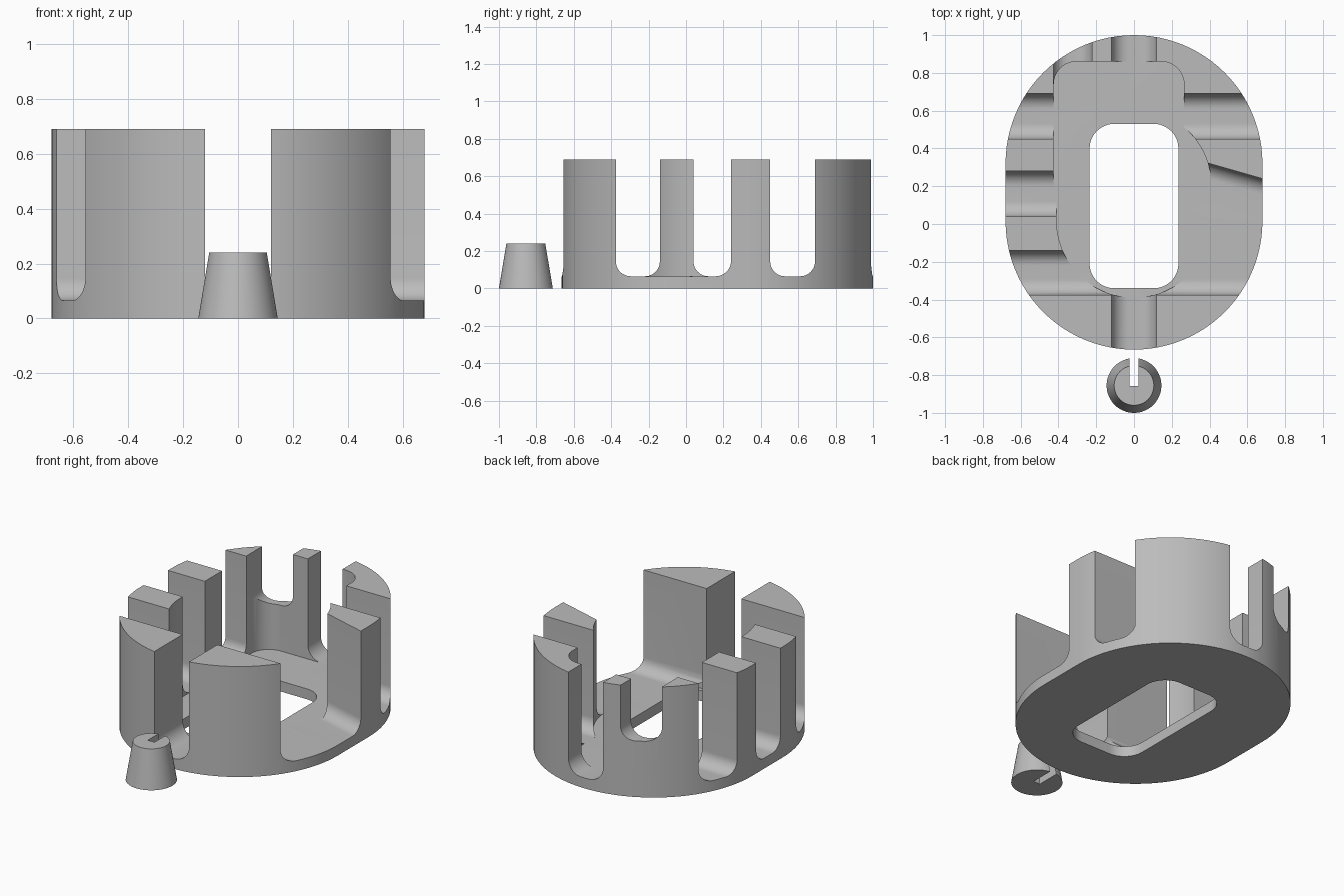
import bpy
import bmesh
from math import pi, cos, sin
from mathutils import Matrix, Vector

cube = bpy.data.objects.get("Cube")
if cube:
    bpy.data.objects.remove(cube, do_unlink=True)

HEIGHT, FLOOR = 0.69, 0.065

gray = bpy.data.materials.new("plain_gray")
gray.use_nodes = True
gray.diffuse_color = (0.5, 0.5, 0.5, 1)
gray.node_tree.nodes["Principled BSDF"].inputs["Base Color"].default_value = (0.5, 0.5, 0.5, 1)


def rounded_rect(x0, x1, y0, y1, r, steps=12):
    """Outline of a rectangle with rounded corners, counter-clockwise."""
    corners = [(x1 - r, y1 - r), (x0 + r, y1 - r), (x0 + r, y0 + r), (x1 - r, y0 + r)]
    points = []
    for i, (cx, cy) in enumerate(corners):
        for k in range(steps + 1):
            a = (i + k / steps) * pi / 2
            p = Vector((cx + r * cos(a), cy + r * sin(a)))
            if not points or (p - points[-1]).length > 1e-5:
                points.append(p)
    if (points[0] - points[-1]).length < 1e-5:
        points.pop()
    return points


def make_object(name, bm):
    bmesh.ops.recalc_face_normals(bm, faces=bm.faces)
    mesh = bpy.data.meshes.new(name)
    bm.to_mesh(mesh)
    bm.free()
    mesh.materials.append(gray)
    obj = bpy.data.objects.new(name, mesh)
    bpy.context.collection.objects.link(obj)
    return obj


def prism(name, outline, depth, matrix):
    """Extrude a flat outline along local z, then place it."""
    bm = bmesh.new()
    face = bm.faces.new([bm.verts.new((p[0], p[1], 0)) for p in outline])
    new = bmesh.ops.extrude_face_region(bm, geom=[face])["geom"]
    bmesh.ops.translate(bm, verts=[v for v in new if isinstance(v, bmesh.types.BMVert)],
                        vec=(0, 0, depth))
    bm.transform(matrix)
    return make_object(name, bm)


def slab(name, outline, z0, z1):
    return prism(name, outline, z1 - z0, Matrix.Translation((0, 0, z0)))


def slot(name, start, end, width, floor=FLOOR, r=0.08):
    """Cutter with a filleted floor, running from start to end."""
    a, b = Vector((*start, 0)), Vector((*end, 0))
    along = (b - a).normalized()
    up = Vector((0, 0, 1))
    across = up.cross(along)
    outline = [p for p in rounded_rect(-width / 2, width / 2, floor, 1.2, r) if p.y < 0.8]
    outline = [Vector((-width / 2, 0.9))] + outline + [Vector((width / 2, 0.9))]
    matrix = Matrix((across, up, along)).transposed().to_4x4()
    matrix.translation = a
    return prism(name, outline, (b - a).length, matrix)


def cut(target, cutter):
    mod = target.modifiers.new("cut", 'BOOLEAN')
    mod.operation = 'DIFFERENCE'
    mod.solver = 'EXACT'
    mod.object = cutter
    bpy.context.view_layer.objects.active = target
    bpy.ops.object.modifier_apply(modifier=mod.name)
    bpy.data.objects.remove(cutter, do_unlink=True)


def shade(obj):
    bpy.ops.object.select_all(action='DESELECT')
    obj.select_set(True)
    bpy.context.view_layer.objects.active = obj
    bpy.ops.object.shade_smooth_by_angle(angle=0.5)


# Oval holder body
body = slab("slotted_holder", rounded_rect(-0.68, 0.68, -0.665, 1.0, 0.68, 24), 0, HEIGHT)

# Inner pocket and opening through the base
cut(body, slab("round_pocket", rounded_rect(-0.41, 0.41, -0.39, 0.61, 0.41, 24), FLOOR, 1))
cut(body, slab("back_pocket", rounded_rect(-0.425, 0.265, 0.1, 0.86, 0.12), FLOOR, 1))
cut(body, slab("base_opening", rounded_rect(-0.235, 0.235, -0.34, 0.53, 0.13), -0.1, 0.5))

# Slots on the right side
for y0, y1, inner in ((0.45, 0.69, -0.2), (0.04, 0.28, -0.2), (-0.375, -0.14, 0)):
    cut(body, slot("right_slot", (-0.8, (y0 + y1) / 2), (inner, (y0 + y1) / 2), y1 - y0))

# Slot and wide angled gap on the left side
cut(body, slot("left_slot", (0.1, 0.57), (0.8, 0.57), 0.24))
cut(body, slot("left_gap", (-0.05, -0.1375), (0.8, -0.1375), 0.475))
wall = Vector((0.28, -0.08)).normalized()
side = Vector((wall.y, -wall.x))
mid = Vector((0.4, 0.32)) + side * 0.175
cut(body, slot("left_angled_gap", mid - wall * 0.25, mid + wall * 0.5, 0.35))

# Front and back slots
cut(body, slot("front_slot", (0, -0.8), (0, -0.2), 0.24, r=0.09))
cut(body, slot("back_slot", (0, 0.7), (0, 1.1), 0.24, r=0.09))
cut(body, slot("back_high_slot", (-0.325, 0.7), (-0.325, 1.1), 0.205, floor=0.35))
shade(body)

# Separate tapered plug with a narrow slit
bm = bmesh.new()
bmesh.ops.create_cone(bm, cap_ends=True, segments=64, radius1=0.145, radius2=0.105,
                      depth=0.24, matrix=Matrix.Translation((0, -0.855, 0.12)))
plug = make_object("tapered_plug", bm)
slit = [(-0.023, -0.857), (0.023, -0.857), (0.023, -0.68), (-0.023, -0.68)]
cut(plug, slab("plug_slit", slit, -0.1, 0.5))
shade(plug)
